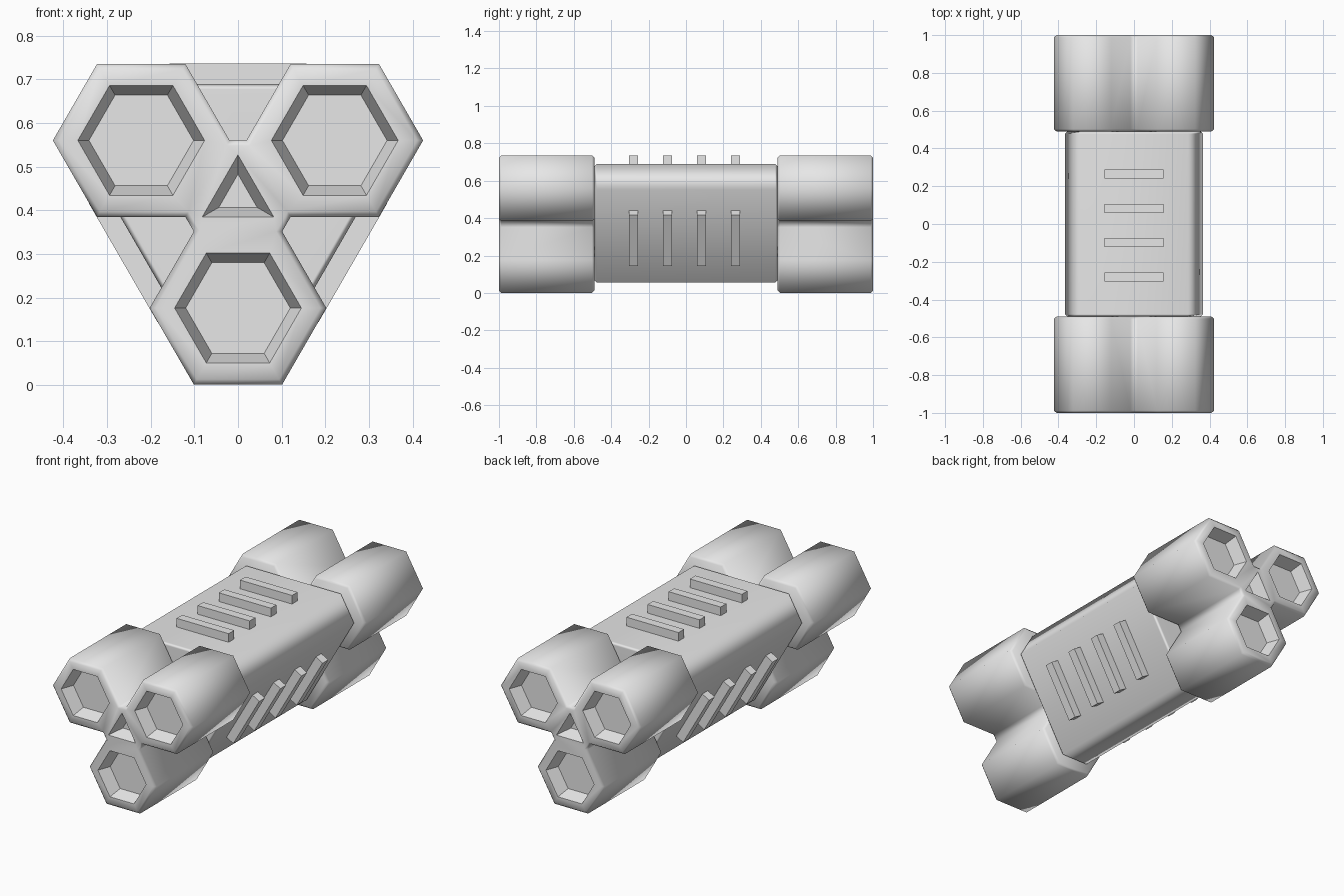
import bpy, bmesh, math
from mathutils import Vector, Matrix

cube = bpy.data.objects.get("Cube")
if cube:
    bpy.data.objects.remove(cube)

CENTRE_Z = 0.432
LOBE_DIST, LOBE_R = 0.256, 0.2024
BEVEL = 0.012
THIRD = math.tau / 3

grey = bpy.data.materials.new("plain_grey")
grey.use_nodes = True
grey.diffuse_color = (0.8, 0.8, 0.8, 1)
for node in grey.node_tree.nodes:
    if node.type == "BSDF_PRINCIPLED":
        node.inputs["Base Color"].default_value = (0.8, 0.8, 0.8, 1)


def spin(p, k):
    """Turn a 2D point by k thirds about the long axis."""
    return Matrix.Rotation(k * THIRD, 2) @ Vector(p)


def finish(bm, name):
    mesh = bpy.data.meshes.new(name)
    bm.to_mesh(mesh)
    bm.free()
    mesh.materials.append(grey)
    obj = bpy.data.objects.new(name, mesh)
    bpy.context.collection.objects.link(obj)
    return obj


def prism(cells, y0, y1):
    """Extrude adjoining 2D cells along y into one closed solid."""
    bm = bmesh.new()
    for cell in cells:
        bm.faces.new([bm.verts.new((p.x, y0, CENTRE_Z + p.y)) for p in cell])
    bmesh.ops.remove_doubles(bm, verts=bm.verts[:], dist=0.0005)
    ext = bmesh.ops.extrude_face_region(bm, geom=bm.faces[:], use_keep_orig=True)
    moved = [g for g in ext["geom"] if isinstance(g, bmesh.types.BMVert)]
    bmesh.ops.translate(bm, verts=moved, vec=(0, y1 - y0, 0))
    bmesh.ops.recalc_face_normals(bm, faces=bm.faces[:])
    bm.normal_update()
    return bm


def bevel_end(bm, faces, direction):
    """Chamfer the outer rim of an end cap."""
    bmesh.ops.inset_region(bm, faces=faces, thickness=BEVEL, use_even_offset=True,
                           use_boundary=True)
    verts = list({v for f in faces for v in f.verts})
    bmesh.ops.translate(bm, verts=verts, vec=(0, direction * BEVEL, 0))


# Pod cluster: three joined hexagonal lobes round a central web
lobe = [Vector((LOBE_R * math.cos(math.radians(a)),
                LOBE_R * math.sin(math.radians(a)) - LOBE_DIST))
        for a in range(120, 480, 60)]
lobes = [[spin(p, k) for p in lobe] for k in range(3)]
web = [p for cell in lobes for p in (cell[0], cell[-1])]
bm = prism(lobes + [web], -1 + BEVEL, -0.49 - BEVEL)

front = [f for f in bm.faces if f.normal.y < -0.9]
back = [f for f in bm.faces if f.normal.y > 0.9]
bevel_end(bm, back, 1)

# Tapered recesses: a hexagon in each lobe, a triangle in the web
web_inset = 2 * (LOBE_DIST - LOBE_R * math.cos(math.pi / 6)) - (web[1] + web[2]).length / 2
hexes = [f for f in front
         if (f.calc_center_median() - Vector((0, -1 + BEVEL, CENTRE_Z))).length > 0.1]
middle = [f for f in front if f not in hexes]
bmesh.ops.inset_individual(bm, faces=hexes, thickness=0.0495, use_even_offset=True)
bmesh.ops.inset_individual(bm, faces=middle, thickness=web_inset - 0.0003,
                           use_even_offset=True)
bmesh.ops.remove_doubles(bm, verts=bm.verts[:], dist=0.002)
bm.normal_update()
centres = [spin((0, -LOBE_DIST), k) for k in range(3)] + [Vector((0, 0))]
floors = []
for f in bm.faces:
    c = f.calc_center_median()
    flat = Vector((c.x, c.z - CENTRE_Z))
    if f.normal.y < -0.9 and min((flat - q).length for q in centres) < 0.01:
        floors.append(f)
for f in bm.faces:
    f.smooth = True
walls = bmesh.ops.inset_individual(bm, faces=floors, thickness=0.022, depth=-0.07,
                                   use_even_offset=True)["faces"]
for f in floors + walls:
    f.smooth = False
bm.normal_update()
cap = [f for f in bm.faces
       if f in floors or f in walls or f.normal.y < -0.9]
bevel_end(bm, cap, -1)
pods = finish(bm, "pod_clusters")
mirror = pods.modifiers.new("both_ends", "MIRROR")
mirror.use_axis = (False, True, False)
mirror.use_mirror_merge = False

# Central body: triangular prism with cut corners
FACE, CORNER = 0.257, 0.376
half = (2 * CORNER - FACE) / math.sqrt(3)
outline = [spin(p, k) for k in range(3) for p in ((half, FACE), (-half, FACE))]
bm = prism([outline], -0.49 + BEVEL, 0.49 - BEVEL)
for direction in (-1, 1):
    bevel_end(bm, [f for f in bm.faces if f.normal.y * direction > 0.9], direction)
for f in bm.faces:
    f.smooth = True
body = finish(bm, "central_body")
body.modifiers.new("soft_shading", "WEIGHTED_NORMAL")

# Raised ribs: four on each of the three broad sides
bm = bmesh.new()
for k in range(3):
    turn = Matrix.Rotation(k * THIRD, 4, "Y")
    for i in range(4):
        place = Matrix.Translation((0, -0.281 + 0.182 * i, 0.277))
        size = Matrix.Diagonal((0.314, 0.048, 0.054, 1))
        bmesh.ops.create_cube(
            bm, size=1, matrix=Matrix.Translation((0, 0, CENTRE_Z)) @ turn @ place @ size)
finish(bm, "grip_ribs")
